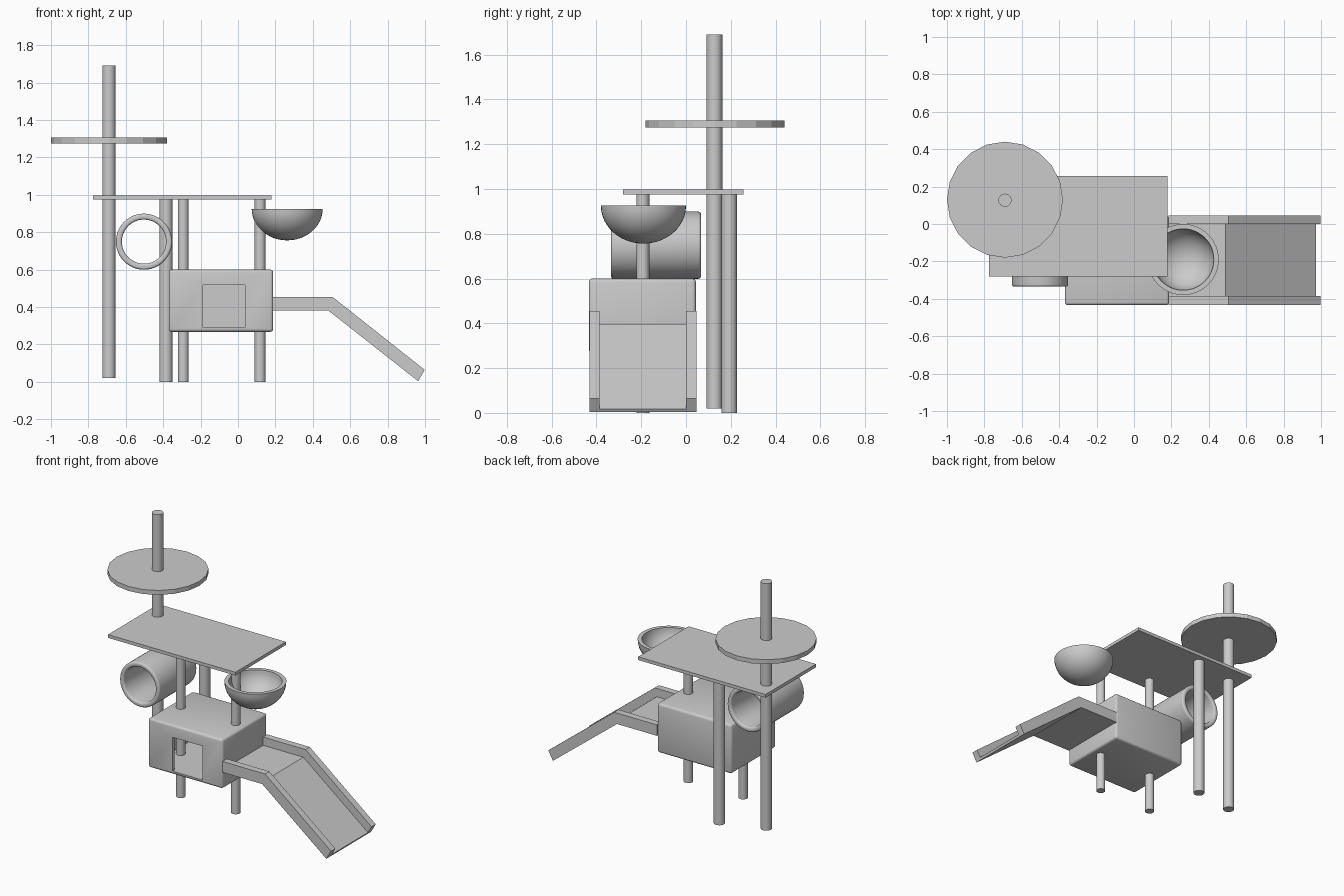
import bpy, bmesh, math
from mathutils import Matrix

if "Cube" in bpy.data.objects:
    bpy.data.objects.remove(bpy.data.objects["Cube"])


def finish(name, bm, smooth=True):
    bmesh.ops.recalc_face_normals(bm, faces=bm.faces)
    mesh = bpy.data.meshes.new(name)
    bm.to_mesh(mesh)
    bm.free()
    ob = bpy.data.objects.new(name, mesh)
    bpy.context.collection.objects.link(ob)
    bpy.ops.object.select_all(action='DESELECT')
    bpy.context.view_layer.objects.active = ob
    ob.select_set(True)
    if smooth:
        bpy.ops.object.shade_smooth_by_angle(angle=math.radians(35))
    return ob


def box(name, lo, hi, bevel=0.0):
    bm = bmesh.new()
    bmesh.ops.create_cube(bm, size=1)
    for v in bm.verts:
        v.co = [lo[i] + (v.co[i] + 0.5) * (hi[i] - lo[i]) for i in range(3)]
    if bevel:
        bmesh.ops.bevel(bm, geom=bm.edges[:], offset=bevel, segments=3,
                        profile=0.5, affect='EDGES')
    return finish(name, bm, bevel > 0)


def cylinder(name, x, y, z0, z1, r, sides=32, smooth=True):
    bm = bmesh.new()
    bmesh.ops.create_cone(bm, cap_ends=True, segments=sides, radius1=r, radius2=r,
                          depth=z1 - z0,
                          matrix=Matrix.Translation((x, y, (z0 + z1) / 2)))
    return finish(name, bm, smooth)


def lathe(name, profile, matrix, closed, sides=48):
    """Revolve (radius, height) points around z, then place with matrix."""
    bm = bmesh.new()
    vs = [bm.verts.new((r, 0, h)) for r, h in profile]
    pairs = list(zip(vs, vs[1:])) + ([(vs[-1], vs[0])] if closed else [])
    edges = [bm.edges.new(p) for p in pairs]
    bmesh.ops.spin(bm, geom=vs + edges, cent=(0, 0, 0), axis=(0, 0, 1),
                   angle=2 * math.pi, steps=sides, use_duplicate=False)
    bmesh.ops.remove_doubles(bm, verts=bm.verts, dist=1e-5)
    bm.transform(matrix)
    return finish(name, bm)


def extrude_y(name, outline, y0, y1):
    """Side outline in x/z, extruded from y0 to y1."""
    bm = bmesh.new()
    f = bm.faces.new([bm.verts.new((x, y0, z)) for x, z in outline])
    new = bmesh.ops.extrude_face_region(bm, geom=[f])['geom']
    bmesh.ops.translate(bm, vec=(0, y1 - y0, 0),
                        verts=[g for g in new if isinstance(g, bmesh.types.BMVert)])
    return finish(name, bm, False)


# Posts
cylinder("tall_post", -0.69, 0.127, 0.02, 1.69, 0.035)
cylinder("back_post", -0.385, 0.193, 0, 0.98, 0.035)
cylinder("front_left_post", -0.293, -0.193, 0, 0.98, 0.029)
cylinder("front_right_post", 0.118, -0.193, 0, 0.98, 0.029)

# Platforms
cylinder("round_platform", -0.69, 0.13, 1.275, 1.305, 0.31, 20, False)
box("main_platform", (-0.775, -0.282, 0.975), (0.178, 0.257, 0.997))

# Hollow house with a front doorway
house = box("house", (-0.37, -0.434, 0.267), (0.188, 0.044, 0.6), 0.016)
cutters = [box("cavity_cutter", (-0.35, -0.414, 0.287), (0.168, 0.024, 0.58)),
           box("door_cutter", (-0.187, -0.5, 0.289), (0.037, -0.3, 0.518))]
for c in cutters:
    m = house.modifiers.new(c.name, 'BOOLEAN')
    m.operation, m.solver, m.object = 'DIFFERENCE', 'EXACT', c
    bpy.context.view_layer.objects.active = house
    bpy.ops.object.modifier_apply(modifier=m.name)
for c in cutters:
    bpy.data.objects.remove(c, do_unlink=True)

# Tunnel with rounded rims, running front to back
ro, ri, h, b = 0.15, 0.118, 0.201, 0.012
corners = [(ro, -h, -90), (ro, h, 0), (ri, h, 90), (ri, -h, 180)]
ring = []
for r, z, start in corners:
    cx = r - b if r == ro else r + b
    cz = z - math.copysign(b, z)
    for i in range(5):
        a = math.radians(start + 90 * i / 4)
        ring.append((cx + b * math.cos(a), cz + b * math.sin(a)))
lathe("tunnel", ring, Matrix.Translation((-0.503, -0.134, 0.749))
      @ Matrix.Rotation(math.pi / 2, 4, 'X'), True)

# Bowl bed: outer then inner shell
arc = [math.pi / 2 * i / 12 for i in range(13)]
outer = [(0.19 * math.sin(a), -0.169 * math.cos(a)) for a in arc]
inner = [(0.164 * math.sin(a), -0.145 * math.cos(a)) for a in reversed(arc)]
lathe("bowl_bed", outer + inner, Matrix.Translation((0.263, -0.19, 0.925)), False)

# Bent ramp with side rails
bottom = [(0.185, 0.38), (0.484, 0.38), (0.963, 0.003)]
deck = [(0.185, 0.398), (0.489, 0.398), (0.972, 0.018)]
top = [(0.185, 0.454), (0.505, 0.454), (0.998, 0.064)]
extrude_y("ramp_deck", bottom + deck[::-1], -0.432, 0.046)
extrude_y("ramp_rail_front", deck + top[::-1], -0.432, -0.386)
extrude_y("ramp_rail_back", deck + top[::-1], 0.0, 0.046)
